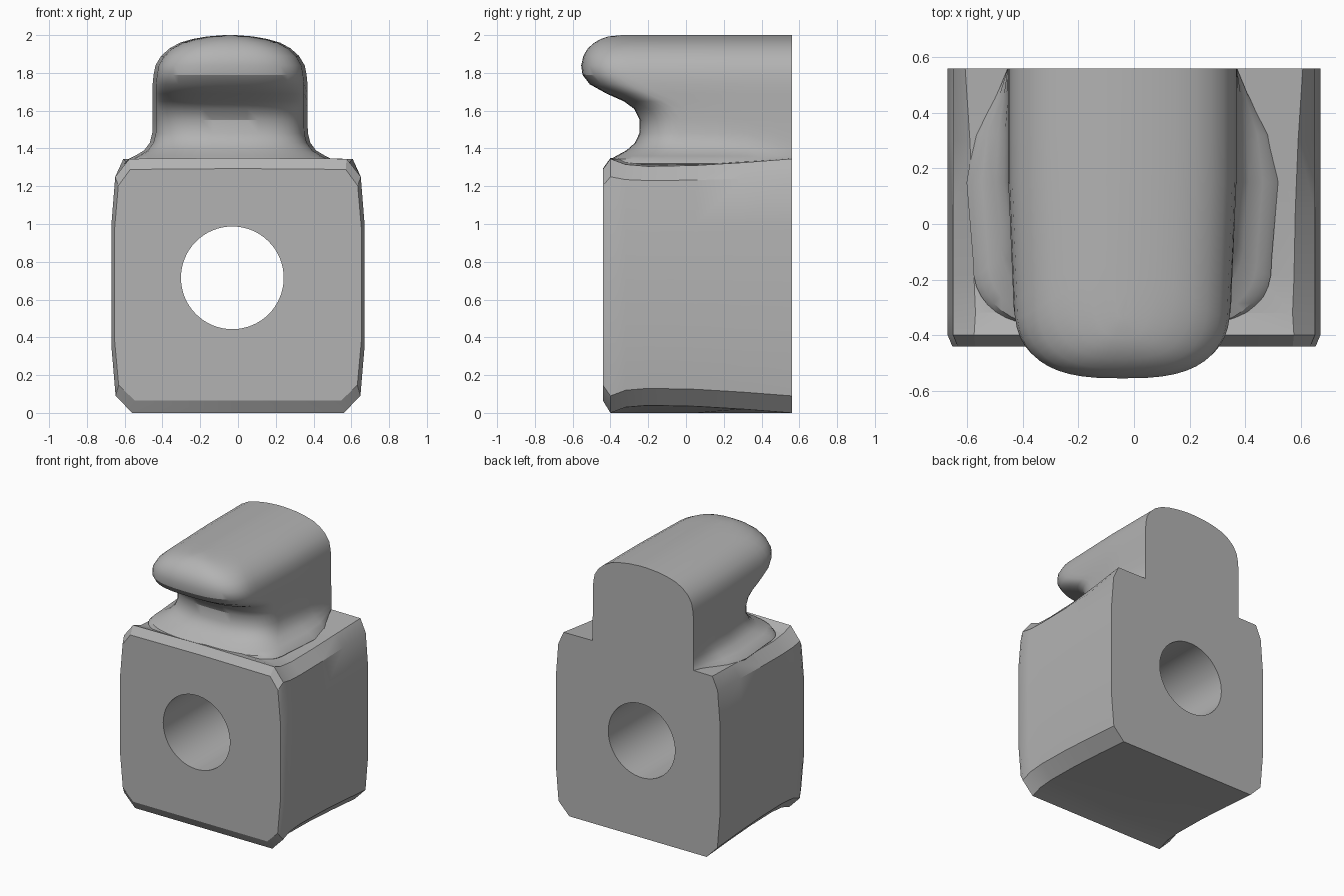
import bpy, bmesh, math

if "Cube" in bpy.data.objects:
    bpy.data.objects.remove(bpy.data.objects["Cube"], do_unlink=True)

BACK = 0.56
OVER = 0.7          # parts run past the back, then are trimmed flat

grey = bpy.data.materials.new("plain grey")
grey.use_nodes = True
grey.diffuse_color = (0.45, 0.45, 0.45, 1)
grey.node_tree.nodes["Principled BSDF"].inputs["Base Color"].default_value = (0.45, 0.45, 0.45, 1)


def loft(name, rings):
    """Skin a stack of closed rings and cap both ends."""
    bm = bmesh.new()
    rows = [[bm.verts.new(p) for p in ring] for ring in rings]
    n = len(rows[0])
    for a, b in zip(rows, rows[1:]):
        for i in range(n):
            j = (i + 1) % n
            bm.faces.new((a[i], a[j], b[j], b[i]))
    bm.faces.new(rows[0])
    bm.faces.new(rows[-1])
    bmesh.ops.recalc_face_normals(bm, faces=bm.faces)
    mesh = bpy.data.meshes.new(name)
    bm.to_mesh(mesh)
    bm.free()
    obj = bpy.data.objects.new(name, mesh)
    bpy.context.collection.objects.link(obj)
    mesh.materials.append(grey)
    return obj


def boolean(target, tool, operation):
    mod = target.modifiers.new(operation, 'BOOLEAN')
    mod.operation = operation
    mod.solver = 'EXACT'
    mod.object = tool
    bpy.context.view_layer.objects.active = target
    bpy.ops.object.modifier_apply(modifier=mod.name)
    bpy.data.objects.remove(tool, do_unlink=True)


# Block body: chamfered sections from front to back, corners pulled in midway
def section(y, lift, top_x):
    half = [(0.56, lift), (0.648, 0.09 + lift), (0.67, 0.35), (0.67, 1.0),
            (0.65, 1.25 - lift / 2), (top_x, 1.345 - lift)]
    ring = [(0, y, 0)] + [(x, y, z) for x, z in half] + [(0, y, 1.35)]
    return ring + [(-x, y, z) for x, z in reversed(half)]


front = [(x * 0.975, -0.44, 0.065 + z * 0.91) for x, _, z in section(0, 0, 0.585)]
body = loft("block_body", [front] + [section(*s) for s in (
    (-0.40, 0.0, 0.575), (-0.32, 0.03, 0.57), (-0.2, 0.04, 0.575), (0.05, 0.035, 0.58),
    (0.3, 0.02, 0.59), (BACK, 0.0, 0.607), (OVER, 0.0, 0.607))])


# Hooked head: horizontal layers of height, half width and front position
CX = -0.042
WALL = 0.412


def layer(z, hw, yf):
    depth = 0.28
    side = []
    for y in (OVER, BACK, 0.45, 0.32, 0.15):
        blend = min(1, max(0, (BACK - y) / 0.3))       # flare fades at the back
        w = hw if hw < WALL else WALL + (hw - WALL) * blend
        side.append((w, y))
    for i in range(13):
        a = math.radians(90 * i / 12)
        x = hw * 0.96 * max(0, math.cos(a)) ** 0.72
        side.append((x, yf + depth - depth * math.sin(a) ** 0.72))
    ring = [(CX + x, y, z) for x, y in side]
    return ring + [(CX - x, y, z) for x, y in reversed(side[:-1])]


head = loft("hooked_head", [layer(*s) for s in (
    (1.2, 0.45, -0.3), (1.32, 0.56, -0.40), (1.345, 0.535, -0.395), (1.36, 0.505, -0.37),
    (1.39, 0.455, -0.315), (1.43, 0.425, -0.27), (1.48, 0.412, -0.247), (1.55, 0.41, -0.245),
    (1.61, 0.41, -0.275), (1.65, 0.41, -0.33), (1.69, 0.41, -0.42), (1.74, 0.41, -0.51),
    (1.79, 0.405, -0.548), (1.84, 0.395, -0.555), (1.89, 0.365, -0.543), (1.93, 0.32, -0.52),
    (1.96, 0.265, -0.485), (1.98, 0.195, -0.45), (1.993, 0.12, -0.41), (2.0, 0.03, -0.34))])
boolean(body, head, 'UNION')

# Round through hole
hole = loft("hole_cutter", [[(-0.03 + 0.272 * math.cos(math.tau * i / 64), y,
                              0.715 + 0.272 * math.sin(math.tau * i / 64)) for i in range(64)]
                            for y in (-1, 1)])
boolean(body, hole, 'DIFFERENCE')

# Flat back
trim = loft("back_cutter", [[(x, y, z) for x, z in ((-1, -1), (1, -1), (1, 3), (-1, 3))]
                            for y in (BACK, 1)])
boolean(body, trim, 'DIFFERENCE')

body.name = "hooked_block"
bpy.ops.object.select_all(action='DESELECT')
body.select_set(True)
bpy.context.view_layer.objects.active = body
bpy.ops.object.shade_smooth_by_angle(angle=math.radians(28))
